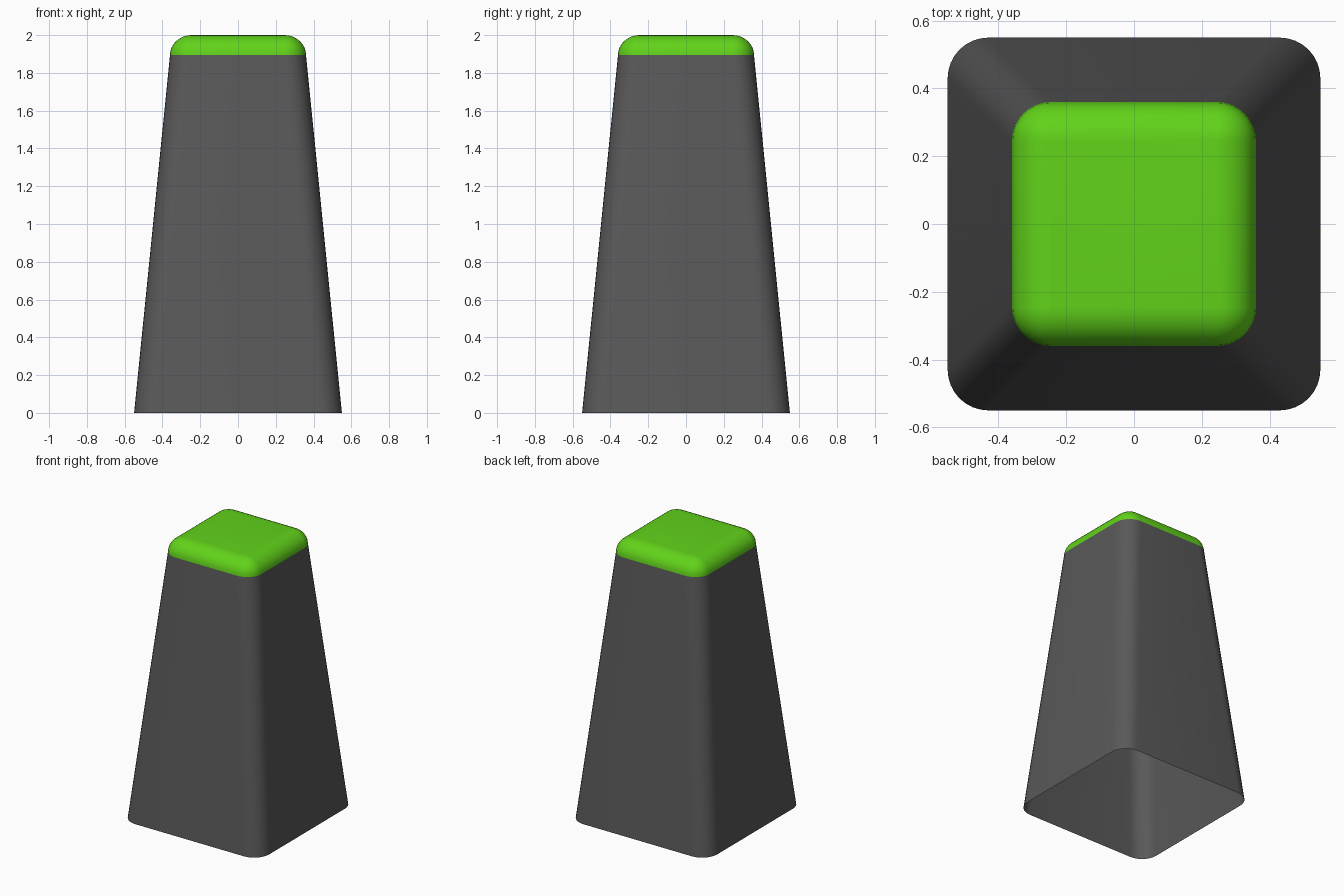
import bpy, bmesh
from math import sin, cos, pi

if "Cube" in bpy.data.objects:
    bpy.data.objects.remove(bpy.data.objects["Cube"])

SEG = 8          # segments per rounded corner
RIM = 0.36       # half width where body meets cap
RIM_Z = 1.895


def ring(bm, half, radius, z):
    """Rounded square loop of vertices."""
    verts = []
    for q in range(4):
        mid = pi / 4 + q * pi / 2
        cx = (half - radius) * (1 if cos(mid) > 0 else -1)
        cy = (half - radius) * (1 if sin(mid) > 0 else -1)
        for i in range(SEG + 1):
            a = q * pi / 2 + i / SEG * pi / 2
            verts.append(bm.verts.new((cx + radius * cos(a), cy + radius * sin(a), z)))
    return verts


def loft(name, sections, color, close_top=False):
    """Skin a stack of (half width, corner radius, z) sections."""
    bm = bmesh.new()
    rings = [ring(bm, *s) for s in sections]
    for lo, hi in zip(rings, rings[1:]):
        for i in range(len(lo)):
            j = (i + 1) % len(lo)
            bm.faces.new((lo[i], lo[j], hi[j], hi[i]))
    if close_top:
        bm.faces.new(rings[-1])
    mesh = bpy.data.meshes.new(name)
    bm.to_mesh(mesh)
    bm.free()
    obj = bpy.data.objects.new(name, mesh)
    bpy.context.collection.objects.link(obj)
    mat = bpy.data.materials.new(name + "_color")
    mat.diffuse_color = color
    mat.use_nodes = True
    mat.node_tree.nodes["Principled BSDF"].inputs["Base Color"].default_value = mat.diffuse_color
    mesh.materials.append(mat)
    bpy.context.view_layer.objects.active = obj
    obj.select_set(True)
    bpy.ops.object.shade_smooth_by_angle()
    obj.select_set(False)
    return obj


# Tapered hollow body, open underneath
loft("tapered_body", [(0.55, 0.12, 0), (RIM, 0.115, RIM_Z)], (0.1, 0.1, 0.1, 1))

# Green cap with a rounded edge
R, H = 0.115, 2 - RIM_Z
cap = []
for k in range(SEG + 1):
    t = k / SEG * pi / 2
    r = max(R * cos(t), 0.002)
    cap.append((RIM - R + r, r, RIM_Z + H * sin(t)))
loft("rounded_cap", cap, (0.12, 0.65, 0.01, 1), close_top=True)
